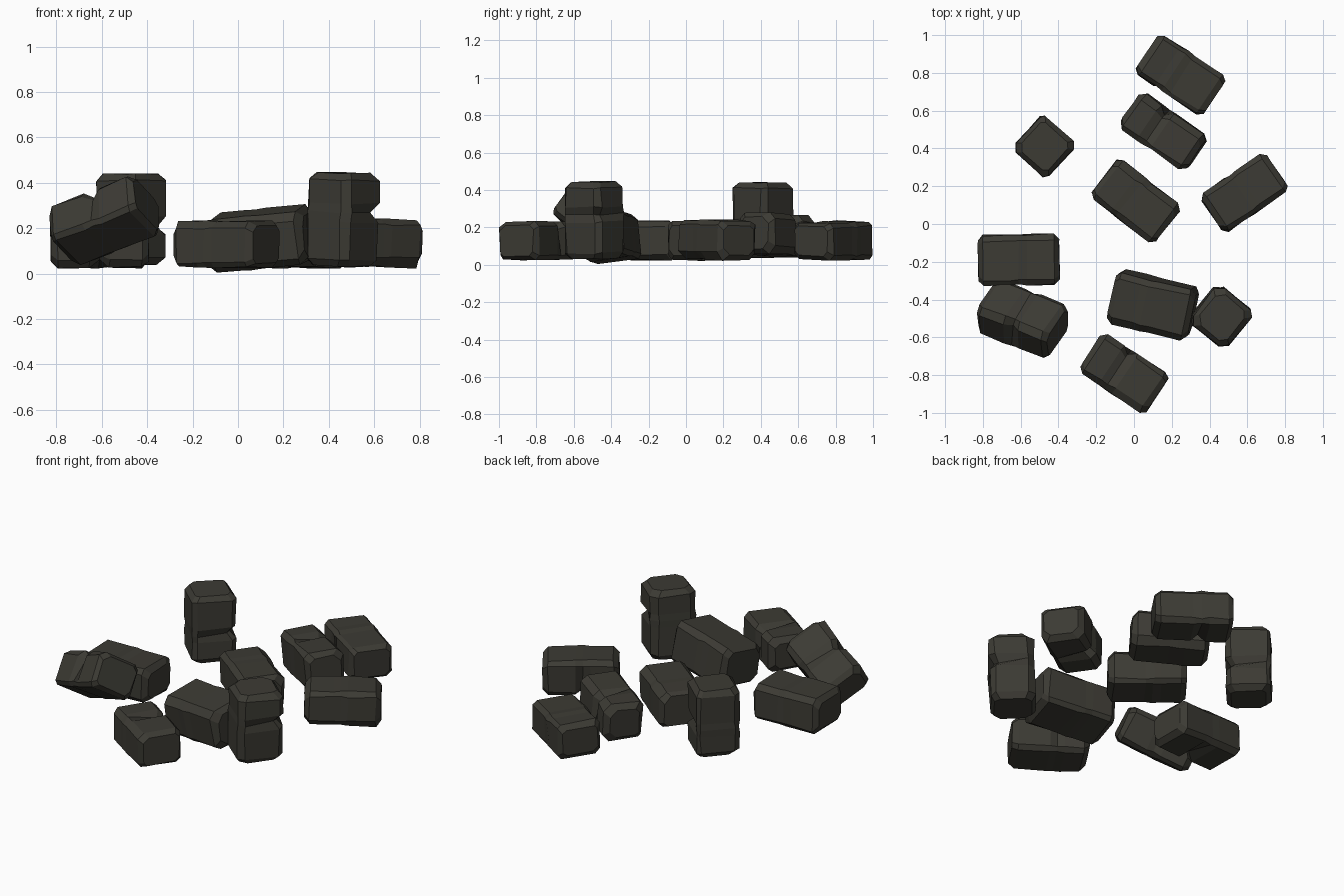
import bpy, bmesh, random
from math import radians
from mathutils import Matrix, Vector

cube = bpy.data.objects.get("Cube")
if cube:
    bpy.data.objects.remove(cube, do_unlink=True)

random.seed(4)

# Dark stone colour shared by all blocks
stone = bpy.data.materials.new("dark_stone")
stone.use_nodes = True
colour = (0.045, 0.043, 0.034, 1)
stone.diffuse_color = colour
bsdf = stone.node_tree.nodes["Principled BSDF"]
bsdf.inputs["Base Color"].default_value = colour
bsdf.inputs["Roughness"].default_value = 0.9

CORNERS = [(1, 1), (-1, 1), (-1, -1), (1, -1)]  # signs of (y, z) of the long edges


def section(w, h, cuts):
    """Rectangle with four chamfered corners, counter-clockwise."""
    pts = []
    for i, (sy, sz) in enumerate(CORNERS):
        a = (sy * (w - cuts[i]), sz * h)
        b = (sy * w, sz * (h - cuts[i]))
        pts += [b, a] if i % 2 == 0 else [a, b]
    return pts


def block(name, centre, size, turn, notch=None):
    """Rough hewn block lofted along x, chamfered, with an optional chipped edge."""
    L, w, h = (s / 2 for s in size)
    cuts = [random.uniform(0.018, 0.04) for _ in CORNERS]
    bevel = 0.03
    chip = random.uniform(-0.2, 0.2)
    stations = [-1, bevel / L - 1, chip - 0.2, chip, chip + 0.2, 1 - bevel / L, 1]
    bm = bmesh.new()
    rings = []
    for i, t in enumerate(stations):
        end = i in (0, len(stations) - 1)
        inset = random.uniform(0.018, 0.03) if end else 0
        ring = []
        for k, (y, z) in enumerate(section(w - inset, h - inset, cuts)):
            p = Vector((t * L, y, z))
            if i == 3 and notch is not None and k // 2 == notch:
                p.y *= 1 - 0.035 / w
                p.z *= 1 - 0.03 / h
            p += Vector([random.uniform(-1, 1) * (0.003 if end else 0.005) for _ in p])
            ring.append(bm.verts.new(p))
        rings.append(ring)
    for a, b in zip(rings, rings[1:]):
        for k in range(8):
            j = (k + 1) % 8
            bm.faces.new((a[k], a[j], b[j], b[k]))
    bm.faces.new(rings[0])
    bm.faces.new(rings[-1])
    bmesh.ops.recalc_face_normals(bm, faces=bm.faces)
    mesh = bpy.data.meshes.new(name)
    bm.to_mesh(mesh)
    bm.free()
    mesh.materials.append(stone)
    obj = bpy.data.objects.new(name, mesh)
    bpy.context.collection.objects.link(obj)
    roll, pitch, yaw = (radians(a) for a in turn)
    obj.matrix_world = (Matrix.Translation(centre) @ Matrix.Rotation(yaw, 4, "Z")
                        @ Matrix.Rotation(pitch, 4, "Y") @ Matrix.Rotation(roll, 4, "X"))


# Blocks lying flat
block("back_block", (0.245, 0.79, 0.13), (0.43, 0.25, 0.2), (-1, 1, -34), 2)
block("back_inner_block", (0.155, 0.49, 0.16), (0.43, 0.225, 0.22), (2, -3, -35), 0)
block("middle_block", (0.01, 0.12, 0.13), (0.43, 0.255, 0.21), (0, 0, -38))
block("left_block", (0.585, 0.165, 0.135), (0.42, 0.245, 0.21), (0, 1, 34), 3)
block("right_block", (-0.61, -0.19, 0.13), (0.43, 0.265, 0.205), (0, 0, 1), 2)
block("front_block", (-0.055, -0.79, 0.13), (0.425, 0.25, 0.205), (0, 0, -33), 0)

# Tilted blocks
block("front_left_block", (0.1, -0.43, 0.152), (0.44, 0.28, 0.24), (8, -5, -13))
block("leaning_block", (-0.59, -0.5, 0.235), (0.43, 0.26, 0.21), (-33, -20, -22), 1)

# Blocks standing on end
block("standing_back_block", (-0.475, 0.41, 0.24), (0.4, 0.245, 0.245), (0, -90, -42), 3)
block("standing_front_block", (0.46, -0.49, 0.24), (0.41, 0.26, 0.25), (0, -88, -39), 3)
